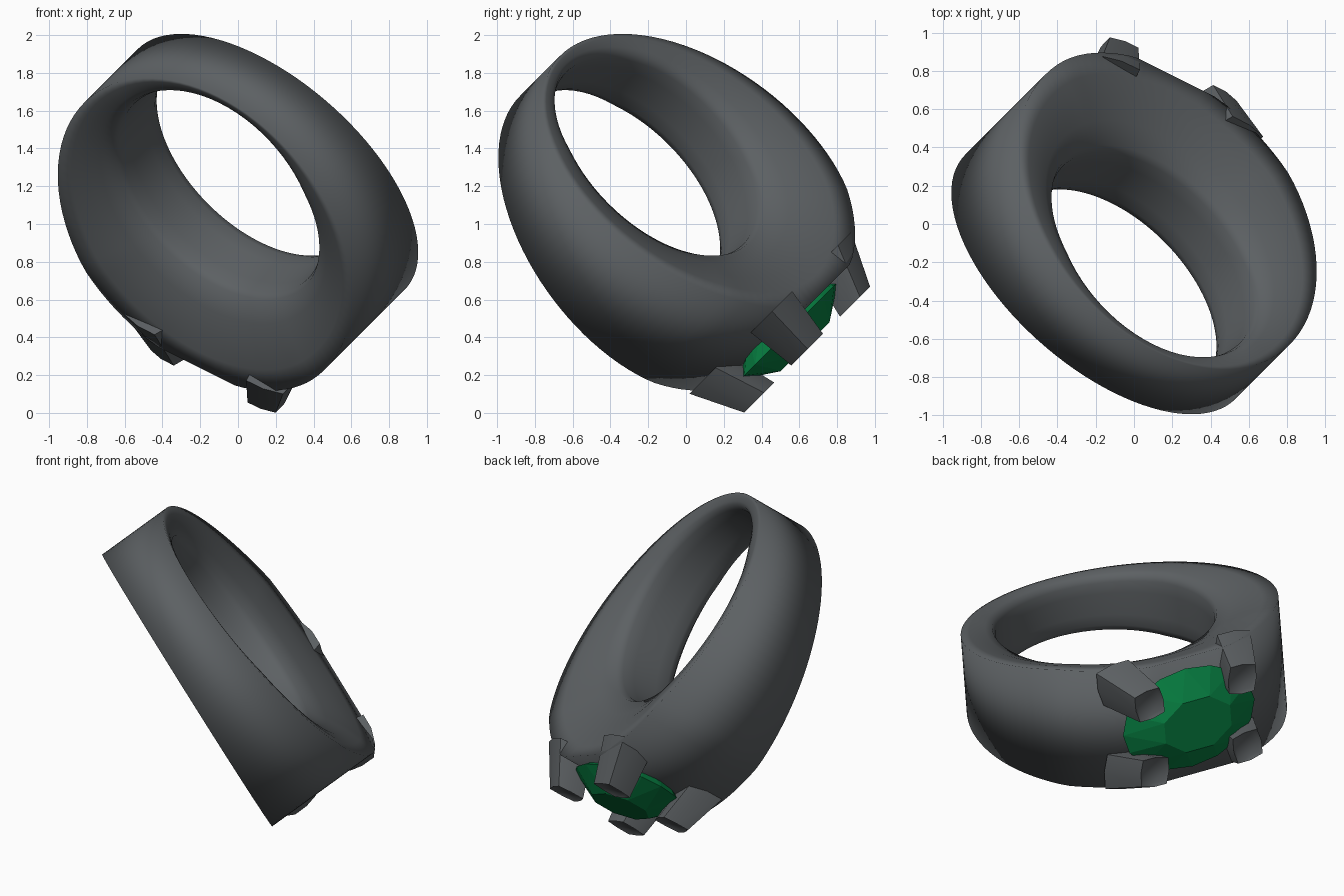
import bpy, bmesh
from math import cos, sin, pi, sqrt, radians
from mathutils import Matrix, Vector

cube = bpy.data.objects.get("Cube")
if cube:
    bpy.data.objects.remove(cube)


def material(name, colour):
    m = bpy.data.materials.new(name)
    m.use_nodes = True
    m.diffuse_color = (*colour, 1)
    m.node_tree.nodes["Principled BSDF"].inputs["Base Color"].default_value = (*colour, 1)
    return m


METAL = material("dark grey metal", (0.108, 0.118, 0.125))
GREEN = material("emerald green", (0.002, 0.21, 0.053))

# Ring frame: local y is the finger axis, local z points out to the stone
across = Vector((-2, 1, 1)).normalized()
axis = Vector((1, 1, 1)).normalized()
outward = Vector((0, 1, -1)).normalized()
FRAME = Matrix((across, axis, outward)).transposed().to_4x4()
FRAME.translation = (0, -0.10, 1.113)


def finish(name, bm, mat, smooth=None):
    bmesh.ops.recalc_face_normals(bm, faces=bm.faces)
    mesh = bpy.data.meshes.new(name)
    bm.to_mesh(mesh)
    bm.free()
    mesh.materials.append(mat)
    ob = bpy.data.objects.new(name, mesh)
    bpy.context.collection.objects.link(ob)
    ob.matrix_world = FRAME
    if smooth:
        bpy.ops.object.select_all(action='DESELECT')
        ob.select_set(True)
        bpy.context.view_layer.objects.active = ob
        bpy.ops.object.shade_smooth_by_angle(angle=radians(smooth))


def bridge(bm, p, q):
    for j in range(len(p)):
        k = (j + 1) % len(p)
        bm.faces.new((p[j], p[k], q[k], q[j]))


# Band: flat outside, sides sloping in to a narrower off-centre hole
OUTER, HOLE, SHIFT, STEPS = 0.95, 0.65, -0.213, 96


def section(a):
    inner = SHIFT * cos(a) + sqrt(HOLE ** 2 - (SHIFT * sin(a)) ** 2)
    wide = min(0.304 + 0.117 * cos(a), 0.38)
    narrow = min(0.2, 0.9 * wide)
    thick = OUTER - inner
    half = [(wide, OUTER)]
    for f in (0.25, 0.5, 0.75):
        bulge = 0.06 * thick * sin(pi * f)
        half.append((wide + (narrow - wide) * f + bulge, OUTER - (thick - 0.02) * f))
    half += [(narrow, inner + 0.02), (0.8 * narrow, inner + 0.003), (0.4 * narrow, inner)]
    return half + [(-p, r) for p, r in reversed(half)]


bm = bmesh.new()
loops = []
for i in range(STEPS):
    a = 2 * pi * i / STEPS
    loops.append([bm.verts.new((r * sin(a), p, min(r * cos(a), 0.915))) for p, r in section(a)])
for i in range(STEPS):
    bridge(bm, loops[i - 1], loops[i])
finish("band", bm, METAL, 130)

# Stone: faceted oval with an eight-sided table
STONE = Vector((-0.04, 0, 0.936))
LONG, SHORT = 0.44, 0.32
bm = bmesh.new()


def oval(count, scale, height, turn=0.0):
    for i in range(count):
        a = 2 * pi * (i + turn) / count
        bm.verts.new(STONE + Vector((LONG * scale * cos(a), SHORT * scale * sin(a), height)))


oval(8, 0.54, 0.12, 0.5)
oval(16, 1.0, 0.0)
oval(8, 0.5, -0.14, 0.5)
bm.verts.new(STONE + Vector((0, 0, -0.25)))
bmesh.ops.convex_hull(bm, input=bm.verts)
finish("stone", bm, GREEN)


# Claws: four leaning square posts, one corner turned towards the stone
def claw_ring(bm, centre, radius, facing):
    side = Vector((-facing.y, facing.x, 0))
    ring = []
    for i in range(8):
        a = pi * i / 4
        r = radius * (0.8 if i % 2 else 1.0)
        ring.append(bm.verts.new(centre + r * (cos(a) * facing + sin(a) * side)))
    return ring


for sx, side in ((1, "back"), (-1, "front")):
    for sy, end in ((1, "upper"), (-1, "lower")):
        base = Vector((sx * 0.39 - 0.045, sy * 0.285, 0.80))
        tip = Vector((sx * 0.31 - 0.045, sy * 0.22, 1.075))
        facing = Vector((sx * 0.8, sy * 0.6, 0))
        bm = bmesh.new()
        low = claw_ring(bm, base, 0.155, facing)
        high = claw_ring(bm, tip, 0.118, facing)
        bridge(bm, low, high)
        bm.faces.new(low)
        cap = bm.faces.new(high)
        bmesh.ops.recalc_face_normals(bm, faces=bm.faces)
        bmesh.ops.inset_region(bm, faces=[cap], thickness=0.02, depth=-0.015)
        finish(f"{side}_{end}_claw", bm, METAL, 60)
